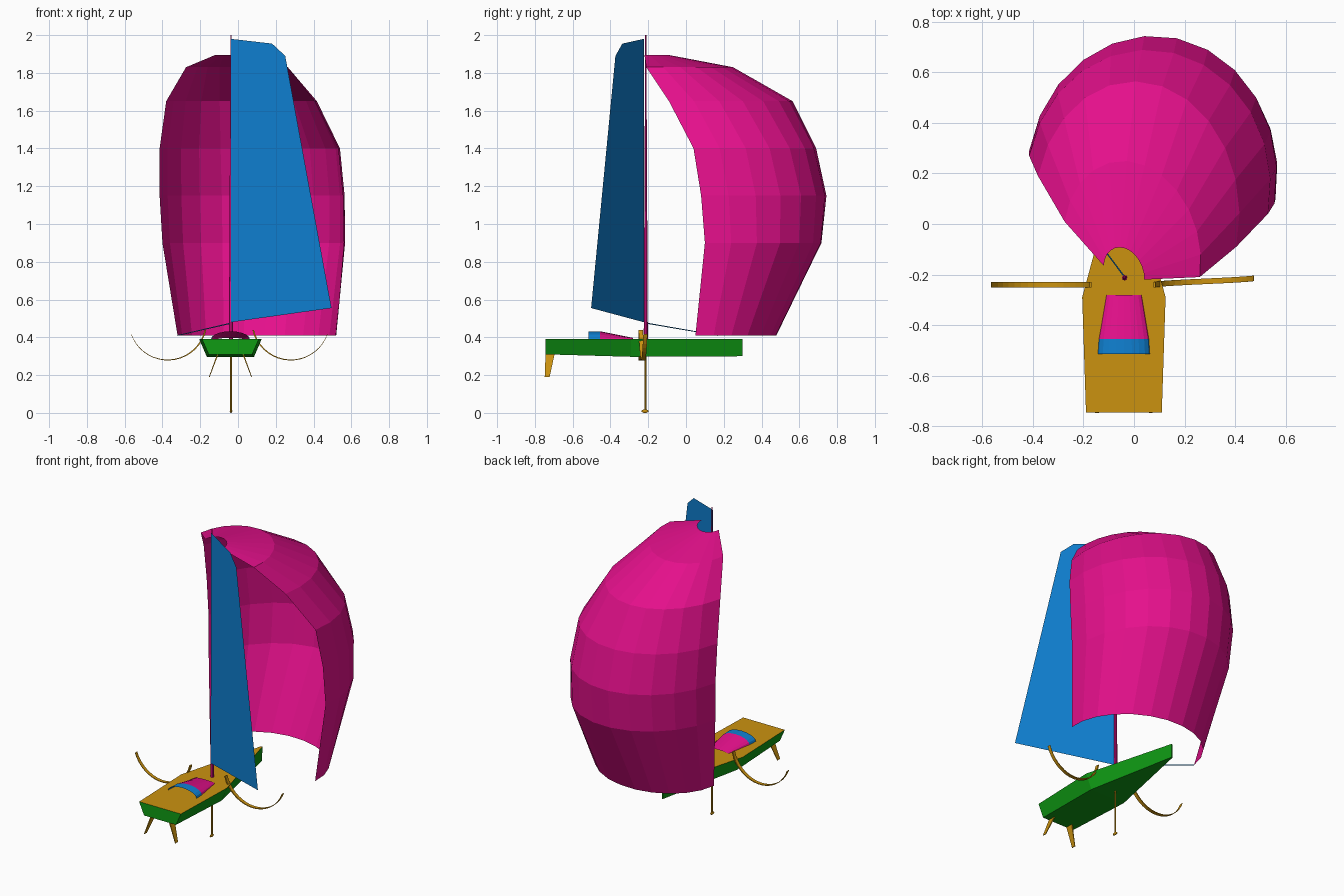
import bpy, math
from mathutils import Vector

if "Cube" in bpy.data.objects:
    bpy.data.objects.remove(bpy.data.objects["Cube"])

CX = -0.04  # boat centreline


def material(name, rgb):
    m = bpy.data.materials.new(name)
    m.diffuse_color = (*rgb, 1)
    m.use_nodes = True
    m.node_tree.nodes["Principled BSDF"].inputs["Base Color"].default_value = m.diffuse_color
    return m


PINK = material("sail pink", (0.78, 0.005, 0.26))
BLUE = material("sail blue", (0.005, 0.22, 0.65))
GREEN = material("hull green", (0.005, 0.33, 0.007))
GOLD = material("deck gold", (0.60, 0.29, 0.005))


def build(name, verts, faces, mats, rule=None):
    me = bpy.data.meshes.new(name)
    me.from_pydata([tuple(v) for v in verts], [], faces)
    for m in mats:
        me.materials.append(m)
    if rule:
        for p in me.polygons:
            p.material_index = rule(p)
    ob = bpy.data.objects.new(name, me)
    bpy.context.collection.objects.link(ob)
    return ob


def loft(name, rows, mats, closed=False, caps=False, rule=None):
    """Skin a list of equal-length point rows."""
    n = len(rows[0])
    verts = [v for r in rows for v in r]
    faces = []
    for i in range(len(rows) - 1):
        for j in range(n if closed else n - 1):
            k = (j + 1) % n
            faces.append((i * n + j, i * n + k, (i + 1) * n + k, (i + 1) * n + j))
    if caps:
        faces.append(tuple(reversed(range(n))))
        faces.append(tuple(range((len(rows) - 1) * n, len(rows) * n)))
    return build(name, verts, faces, mats, rule)


def rod(name, a, b, ra, rb, mat, sides=8):
    a, b = Vector(a), Vector(b)
    d = (b - a).normalized()
    u = d.orthogonal().normalized()
    w = d.cross(u)
    ang = [2 * math.pi * i / sides for i in range(sides)]
    rows = [[p + (u * math.cos(t) + w * math.sin(t)) * r for t in ang]
            for p, r in ((a, ra), (b, rb))]
    return loft(name, rows, [mat], closed=True, caps=True)


# Hull: three sections (y, deck half width, bottom half width, bottom z)
sections = [(-0.745, 0.15, 0.115, 0.31), (-0.29, 0.165, 0.125, 0.297), (0.30, 0.005, 0.004, 0.30)]
hull_rows = [[(CX - w, y, 0.39), (CX - b, y, z), (CX + b, y, z), (CX + w, y, 0.39)]
             for y, w, b, z in sections]
loft("hull", hull_rows, [GREEN, GOLD], closed=True, caps=True,
     rule=lambda p: int(p.center.z > 0.385))

# Cabin roof: arched shell, open at the stern, blue band aft
cabin_rows = []
for y, w, h in [(-0.515, 0.103, 0.043), (-0.455, 0.099, 0.043), (-0.28, 0.07, 0.008)]:
    cabin_rows.append([(CX - w * math.cos(t), y, 0.389 + h * math.sin(t))
                       for t in [math.pi * i / 10 for i in range(11)]])
loft("cabin_roof", cabin_rows, [PINK, BLUE], rule=lambda p: int(p.center.y < -0.455))

# Mast and the pole that holds the front sail's corner
rod("mast", (-0.037, -0.213, 0.38), (-0.037, -0.213, 2.0), 0.011, 0.003, PINK)
rod("sail_pole", (-0.037, -0.21, 0.475), (-0.32, 0.17, 0.41), 0.003, 0.002, BLUE, 6)

# Mainsail: one flat sheet swung out to the right, given as (distance out, z)
main_profile = [(0, 0.48), (0.532, 0.555), (0.287, 1.89), (0.217, 1.955), (0, 1.98)]
build("mainsail", [(-0.037 + d, -0.223 - 0.525 * d, z) for d, z in main_profile],
      [(0, 1, 2, 3, 4)], [BLUE])

# Balloon sail: half-ellipse rows (z, left end, right end, bulge)
balloon = [
    (0.41, (-0.32, 0.17), (0.52, 0.05), (0.04, 0.365)),
    (0.90, (-0.40, 0.27), (0.56, 0.10), (0.09, 0.528)),
    (1.15, (-0.415, 0.29), (0.555, 0.08), (0.10, 0.55)),
    (1.40, (-0.415, 0.27), (0.53, 0.04), (0.10, 0.522)),
    (1.65, (-0.38, 0.19), (0.405, -0.09), (0.10, 0.495)),
    (1.83, (-0.275, 0.01), (0.26, -0.21), (0.05, 0.332)),
    (1.895, (-0.12, -0.165), (0.04, -0.22), (0.005, 0.096)),
]
sail_rows = []
for z, l, r, bulge in balloon:
    l, r, bulge = Vector(l), Vector(r), Vector(bulge)
    row = []
    for i in range(13):
        t = math.pi * i / 12
        p = (l + r) / 2 + (r - l) / 2 * math.cos(t) + bulge * math.sin(t)
        row.append((p.x, p.y, z))
    sail_rows.append(row)
loft("balloon_sail", sail_rows, [PINK])


# Curved side foils: thin arcs that pass through the deck and sweep outwards
def side_foil(name, cx, side, y0, y1):
    rows = []
    for i in range(19):
        f = i / 18
        t = math.radians(193 + 148 * f)
        y = y0 + (y1 - y0) * f
        th = 0.004 * (1 - 0.75 * f)
        rows.append([(cx + side * (0.205 + o) * math.cos(t), y + c, 0.485 + (0.205 + o) * math.sin(t))
                     for o, c in ((-th, -0.011), (th, -0.011), (th, 0.011), (-th, 0.011))])
    loft(name, rows, [GOLD], closed=True, caps=True)


side_foil("right_foil", 0.28, 1, -0.24, -0.215)
side_foil("left_foil", -0.372, -1, -0.24, -0.24)

# Twin rudders, splayed outwards
for side, name in ((-1, "left_rudder"), (1, "right_rudder")):
    rows = []
    for x, z, ya, yb, th in [(0.062, 0.325, -0.743, -0.693, 0.004), (0.112, 0.19, -0.748, -0.722, 0.002)]:
        rows.append([(CX + side * (x - th), ya, z), (CX + side * (x + th), ya, z),
                     (CX + side * (x + th), yb, z), (CX + side * (x - th), yb, z)])
    loft(name, rows, [GOLD], closed=True, caps=True)

# Keel fin and its small bulb
rod("keel_fin", (-0.037, -0.215, 0.31), (-0.037, -0.215, 0.008), 0.005, 0.005, GOLD, 6)
bpy.ops.mesh.primitive_uv_sphere_add(segments=12, ring_count=8, radius=1, location=(-0.037, -0.217, 0.009))
bulb = bpy.context.object
bulb.name = "keel_bulb"
bulb.scale = (0.007, 0.019, 0.009)
bulb.data.materials.append(GOLD)
